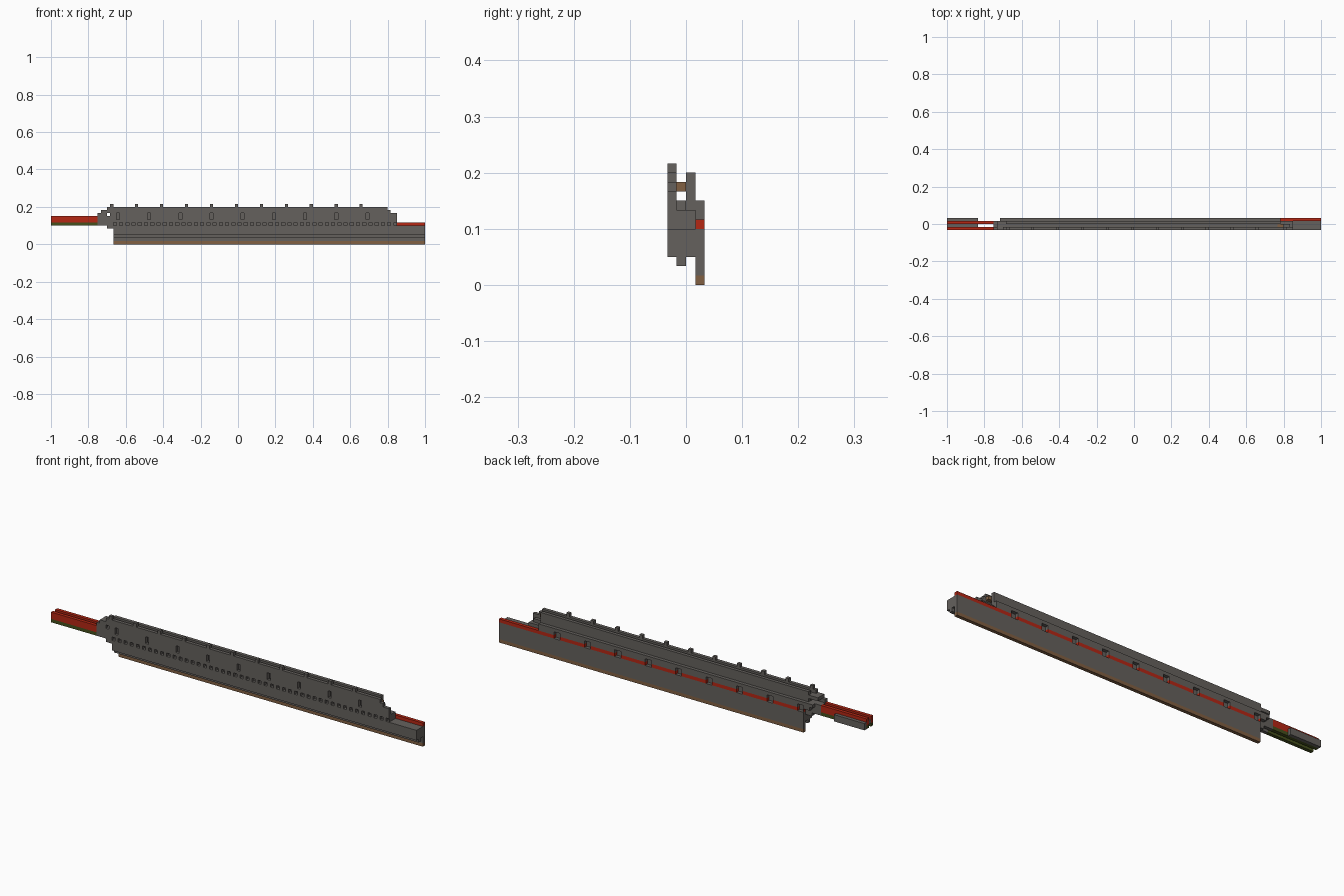
import bpy
import bmesh
from mathutils import Vector

cube = bpy.data.objects.get("Cube")
if cube:
    bpy.data.objects.remove(cube, do_unlink=True)

U = 1 / 60  # one block


def material(name, colour):
    m = bpy.data.materials.new(name)
    m.use_nodes = True
    m.diffuse_color = (*colour, 1)
    bsdf = m.node_tree.nodes["Principled BSDF"]
    bsdf.inputs["Base Color"].default_value = (*colour, 1)
    bsdf.inputs["Roughness"].default_value = 0.9
    return m


STONE = material("stone grey", (0.13, 0.12, 0.11))
RED = material("brick red", (0.46, 0.02, 0.007))
BROWN = material("timber brown", (0.22, 0.115, 0.055))
OLIVE = material("olive green", (0.06, 0.08, 0.012))


def part(name, mat, boxes):
    """Join boxes given in blocks: (x0, x1, y0, y1, z0, z1)."""
    bm = bmesh.new()
    for x0, x1, y0, y1, z0, z1 in boxes:
        lo, hi = Vector((x0, y0, z0)), Vector((x1, y1, z1))
        made = bmesh.ops.create_cube(bm, size=1)["verts"]
        for v in made:
            v.co = ((lo + hi) / 2 + v.co * (hi - lo)) * U
    mesh = bpy.data.meshes.new(name)
    bm.to_mesh(mesh)
    bm.free()
    mesh.materials.append(mat)
    ob = bpy.data.objects.new(name, mesh)
    bpy.context.collection.objects.link(ob)


def pierced(x0, x1, y0, y1, z0, z1, gaps, width=1):
    """A course of wall interrupted by evenly spaced openings."""
    boxes, start = [], x0
    for g in gaps:
        boxes.append((start, g, y0, y1, z0, z1))
        start = g + width
    boxes.append((start, x1, y0, y1, z0, z1))
    return boxes


windows = list(range(-39, 50, 10))
L, R = -40, 60

# Rear wall with timber foot and red cap course
part("rear_wall_foot", BROWN, [(L, R, 1, 2, 0, 1)])
part("rear_wall", STONE, [(L, R, 1, 2, 1, 6)])
part("red_course", RED, pierced(L, R, 1, 2, 6, 7, [w - 1 for w in windows], 2))
part("rear_ledge", STONE,
     pierced(L - 2, 47, 1, 2, 7, 8, [w - 1 for w in windows], 2)
     + [(L - 3, 47, 1, 2, 8, 9)])

# Solid base between front and rear walls
part("wall_core", STONE, [(L, R, -1, 0, 2, 6), (L, R, 0, 1, 3, 6),
                          (L - 2, 51, -1, 1, 6, 7)])

# Front wall: row of small square holes, then tall windows
part("front_base", STONE, [(L, R, -2, -1, 3, 6)])
part("front_hole_course", STONE, pierced(L - 2, 51, -2, -1, 6, 7, range(-40, 51, 2)))
part("front_wall", STONE,
     [(L - 1, 51, -2, -1, 7, 8), (L - 1, 49, -2, -1, 10, 11), (L - 2, 48, -2, -1, 11, 12)]
     + pierced(L - 1, 51, -2, -1, 8, 10, windows))

# Upper gallery: rear parapet and walkway
part("rear_parapet", STONE, [(L - 1, 47, 0, 1, 8, 12), (L - 1, 51, 0, 1, 7, 8)])
part("walkway", STONE, [(L - 1, 46, -1, 0, 10, 11), (47, 51, -1, 0, 7, 8),
                        (46, 50, -1, 0, 8, 9)])
part("walkway_end_beam", BROWN, [(46, 48, -1, 0, 10, 11)])
part("merlons", STONE, [(i, i + 1, -2, -1, 12, 13) for i in range(-41, 40, 8)])

# Stepped left end
part("stepped_end", STONE, [(-45, -41, -2, 0, 7, 9), (-45, -42, -2, -1, 9, 10),
                            (-44, -41, -2, 1, 10, 11), (-45, -41, 0, 1, 6, 9),
                            (-42, -40, -2, 1, 5, 6), (-45, -42, -2, -1, 6, 7)])

# Twin rails projecting to the left
part("red_rails", RED, [(-60, -45, y, y + 1, 7, 9) for y in (-2, 0)])
part("rail_undersides", OLIVE, [(-60, -45, y, y + 1, 6, 7) for y in (-2, 0)])
part("rail_side_plates", STONE, [(-60, -50, -1, 0, 7, 8), (-60, -50, 1, 2, 6, 8)])
